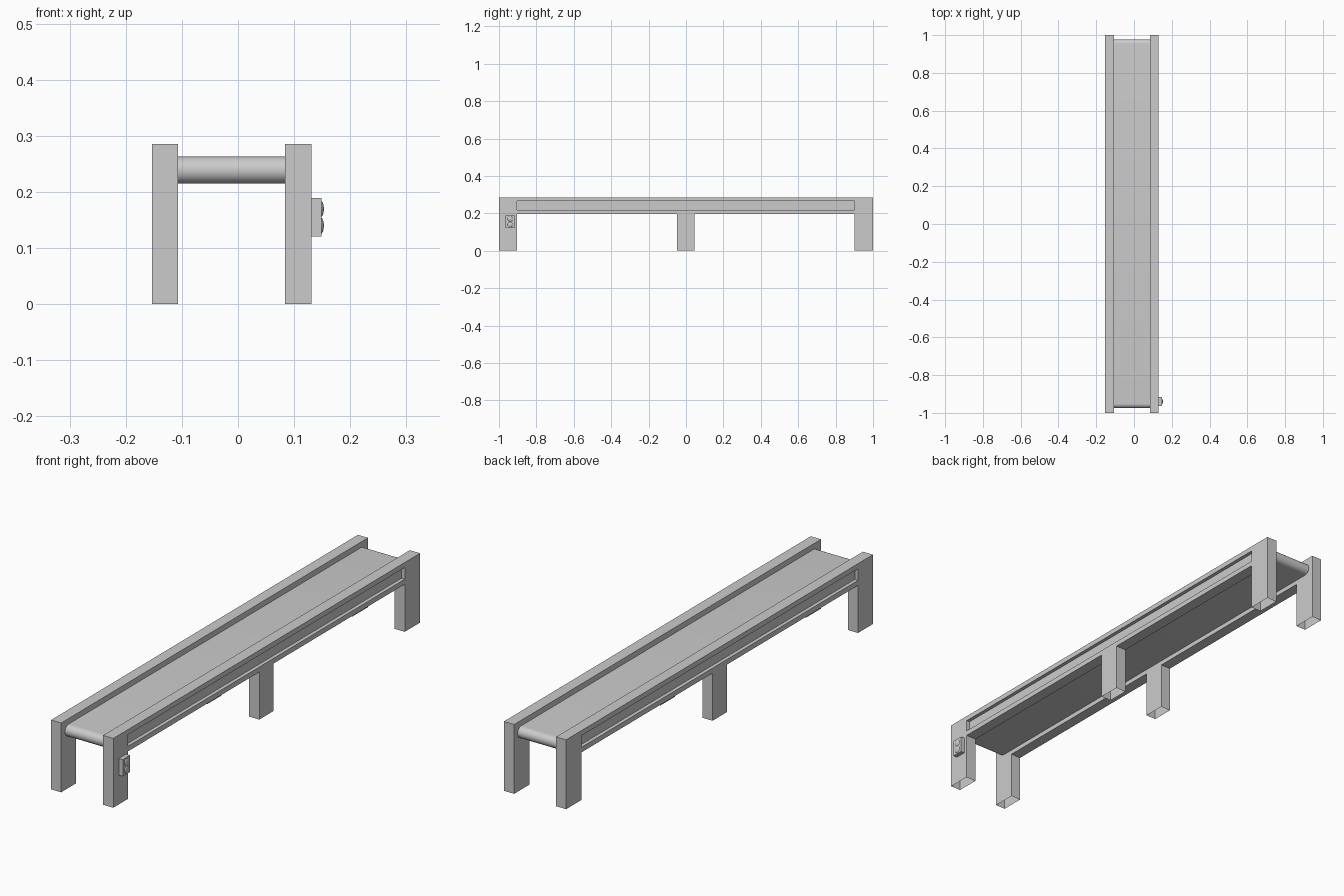
import bpy, bmesh, math
from mathutils import Matrix, Vector

if "Cube" in bpy.data.objects:
    bpy.data.objects.remove(bpy.data.objects["Cube"])


def finish(name, bm, smooth=False):
    me = bpy.data.meshes.new(name)
    bm.to_mesh(me)
    bm.free()
    ob = bpy.data.objects.new(name, me)
    bpy.context.collection.objects.link(ob)
    if smooth:
        bpy.ops.object.select_all(action='DESELECT')
        ob.select_set(True)
        bpy.context.view_layer.objects.active = ob
        bpy.ops.object.shade_smooth_by_angle(angle=math.radians(35))
    return ob


# Side frame: rail with three hollow legs and a recessed slot on the outside
YS = [-1.0, -0.903, -0.048, 0.045, 0.9, 1.0]
ZS = [0.0, 0.196, 0.217, 0.265, 0.286]


def side_frame(name, x_out, x_in):
    bm = bmesh.new()
    grid = [[bm.verts.new((x_out, y, z)) for z in ZS] for y in YS]
    for i in range(len(YS) - 1):
        for j in range(len(ZS) - 1):
            if j == 0 and i % 2:      # gaps between the legs
                continue
            bm.faces.new((grid[i][j], grid[i + 1][j],
                          grid[i + 1][j + 1], grid[i][j + 1]))
    ext = bmesh.ops.extrude_face_region(bm, geom=bm.faces[:])
    moved = [g for g in ext['geom'] if isinstance(g, bmesh.types.BMVert)]
    bmesh.ops.translate(bm, verts=moved, vec=(x_in - x_out, 0, 0))
    bmesh.ops.recalc_face_normals(bm, faces=bm.faces[:])

    # recessed slot
    slot = []
    for f in bm.faces:
        c = f.calc_center_median()
        if abs(c.x - x_out) < 1e-4 and ZS[2] < c.z < ZS[3] and YS[1] < c.y < YS[4]:
            slot.append(f)
    bmesh.ops.inset_region(bm, faces=slot, thickness=0.0, depth=-0.015,
                           use_even_offset=True)
    # open leg bottoms
    feet = [f for f in bm.faces if f.calc_center_median().z < 1e-4]
    bmesh.ops.delete(bm, geom=feet, context='FACES')
    bmesh.ops.dissolve_limit(bm, angle_limit=0.01, verts=bm.verts[:], edges=bm.edges[:])
    return finish(name, bm)


side_frame("left_frame", -0.153, -0.107)
side_frame("right_frame", 0.131, 0.084)

# Belt: rounded loop running between the frames
bm = bmesh.new()
R, ZC, SEG = 0.024, 0.239, 16
profile = []
for yc, start in ((0.978 - R, -90), (-0.975 + R, 90)):
    for k in range(SEG + 1):
        a = math.radians(start + 180 * k / SEG)
        profile.append((yc + R * math.cos(a), ZC + R * math.sin(a)))
face = bm.faces.new([bm.verts.new((-0.107, y, z)) for y, z in profile])
ext = bmesh.ops.extrude_face_region(bm, geom=[face])
bmesh.ops.translate(bm, vec=(0.191, 0, 0),
                    verts=[g for g in ext['geom'] if isinstance(g, bmesh.types.BMVert)])
bmesh.ops.recalc_face_normals(bm, faces=bm.faces[:])
finish("belt", bm, smooth=True)

# Control box on the right front leg
bm = bmesh.new()
bmesh.ops.create_cube(bm, size=1.0, matrix=Matrix.Translation((0.14, -0.94, 0.155))
                      @ Matrix.Diagonal((0.018, 0.048, 0.069, 1)))
finish("control_box", bm)

# Two domed push buttons
for name, z in (("upper_button", 0.170), ("lower_button", 0.140)):
    bm = bmesh.new()
    bmesh.ops.create_uvsphere(bm, u_segments=24, v_segments=12, radius=1.0)
    bmesh.ops.bisect_plane(bm, geom=bm.verts[:] + bm.edges[:] + bm.faces[:],
                           plane_co=(0, 0, 0), plane_no=(0, 0, 1), clear_inner=True)
    bmesh.ops.transform(bm, verts=bm.verts[:],
                        matrix=Matrix.Translation((0.148, -0.94, z))
                        @ Matrix.Rotation(math.radians(90), 4, 'Y')
                        @ Matrix.Diagonal((0.014, 0.014, 0.005, 1)))
    finish(name, bm, smooth=True)
